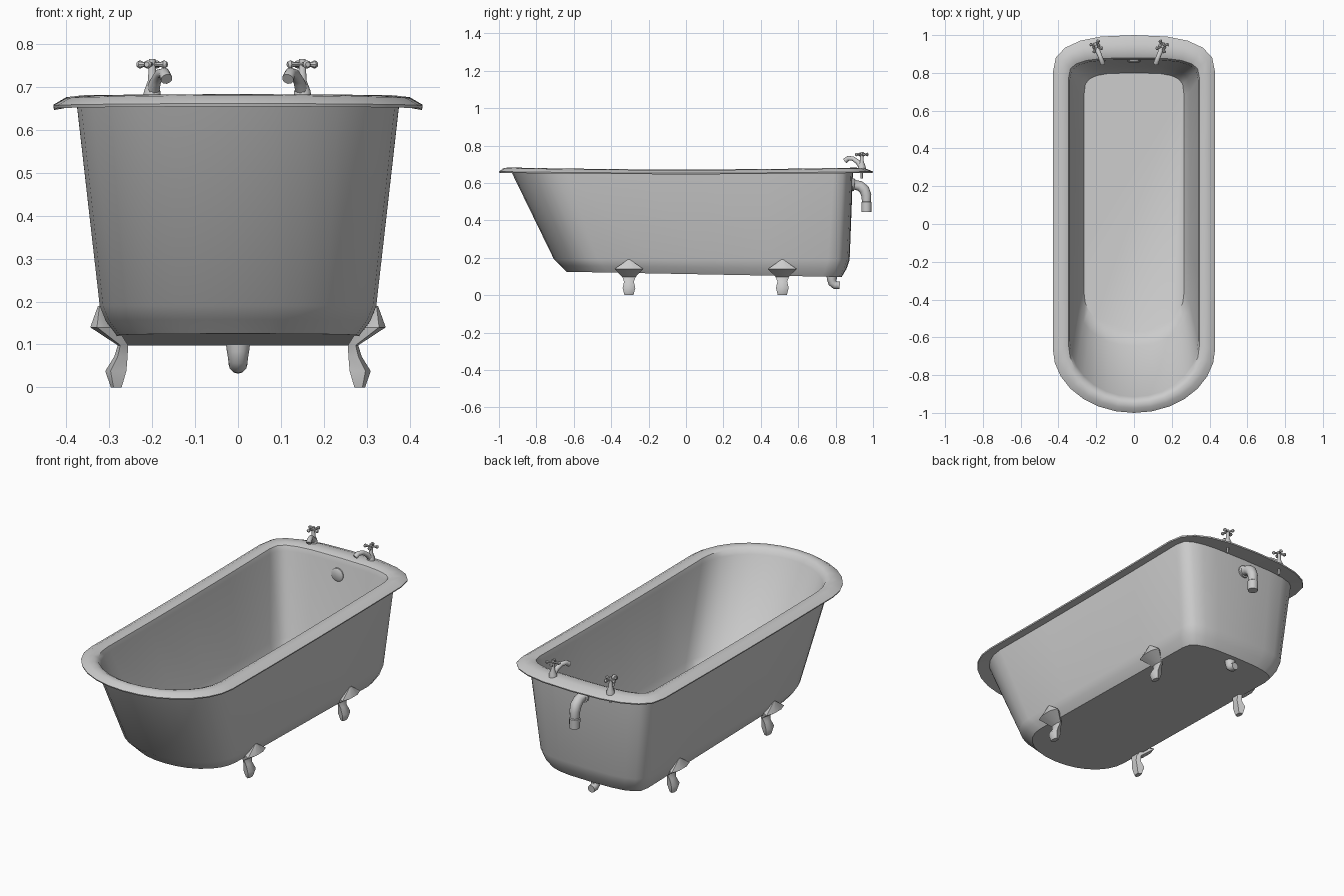
import bpy, bmesh
from math import sin, cos, pi
from mathutils import Vector

if "Cube" in bpy.data.objects:
    bpy.data.objects.remove(bpy.data.objects["Cube"])


def loft(name, rings, angle=40):
    """Skin a list of equal-length point rings and cap both ends."""
    bm = bmesh.new()
    vs = [[bm.verts.new(p) for p in r] for r in rings]
    n = len(rings[0])
    for a, b in zip(vs, vs[1:]):
        for i in range(n):
            j = (i + 1) % n
            bm.faces.new((a[i], a[j], b[j], b[i]))
    bm.faces.new(vs[0][::-1])
    bm.faces.new(vs[-1])
    bmesh.ops.recalc_face_normals(bm, faces=bm.faces)
    me = bpy.data.meshes.new(name)
    bm.to_mesh(me)
    bm.free()
    ob = bpy.data.objects.new(name, me)
    bpy.context.collection.objects.link(ob)
    bpy.ops.object.select_all(action='DESELECT')
    ob.select_set(True)
    bpy.context.view_layer.objects.active = ob
    bpy.ops.object.shade_smooth_by_angle(angle=angle * pi / 180)
    return ob


def tube(name, pts, radii, segs=10):
    """Round tube of varying radius along a path."""
    pts = [Vector(p) for p in pts]
    rings = []
    for i, p in enumerate(pts):
        t = (pts[min(i + 1, len(pts) - 1)] - pts[max(i - 1, 0)]).normalized()
        ref = Vector((1, 0, 0)) if abs(t.x) < 0.8 else Vector((0, 1, 0))
        u = t.cross(ref).normalized()
        v = t.cross(u)
        rings.append([p + radii[i] * (u * cos(2 * pi * k / segs) + v * sin(2 * pi * k / segs))
                      for k in range(segs)])
    return loft(name, rings)


def sup(t, n):
    """Unit superellipse point."""
    f = lambda v: (1 if v > 0 else -1) * abs(v) ** (2 / n)
    return f(cos(t)), f(sin(t))


def outline(hw, y_front, yf, yb, y_back, nf, nb, z, slope=0.0, k=0.0):
    """Tub outline: rounded front end, squarer back end, straight sides."""
    pts = []
    for i in range(11):
        x, y = sup(pi * i / 10, nb)
        pts.append((hw * x, yb + (y_back - yb) * y))
    for i in range(1, 4):
        pts.append((-hw, yb + (yf - yb) * i / 4))
    for i in range(15):
        x, y = sup(pi + pi * i / 14, nf)
        pts.append((hw * x, yf + (yf - y_front) * y))
    for i in range(1, 4):
        pts.append((hw, yf + (yb - yf) * i / 4))
    return [(x, y, z + slope * y + k * y * y) for x, y in pts]


# Tub: inner basin, rolled rim and outer body in one skin
loft("tub", [
    outline(.265, -.57, -.36, .68, .80, 2.2, 3.5, .140, -.018),
    outline(.295, -.645, -.42, .70, .835, 2.1, 3.5, .195),
    outline(.340, -.915, -.62, .76, .870, 2, 3.2, .640, 0, .008),
    outline(.347, -.928, -.64, .77, .880, 2, 3.2, .664, 0, .010),
    outline(.368, -.948, -.65, .79, .905, 2, 3, .672, 0, .012),
    outline(.400, -.975, -.655, .80, .955, 2, 2.8, .668, 0, .012),
    outline(.430, -1.0, -.66, .80, 1.0, 2, 2.6, .653, 0, .008),
    outline(.428, -.998, -.66, .80, .998, 2, 2.6, .646, 0, .008),
    outline(.375, -.935, -.64, .79, .893, 2, 3.2, .655, 0, .008),
    outline(.322, -.705, -.47, .76, .875, 2.1, 3.2, .190),
    outline(.308, -.672, -.44, .745, .858, 2.1, 3.2, .150, -.012),
    outline(.282, -.64, -.42, .73, .832, 2.1, 3, .113, -.019),
])

# Four feet: z, inner x, outer x, half width
FOOT = [(.190, .312, .326, .006), (.140, .282, .344, .077), (.098, .256, .280, .036),
        (.072, .257, .288, .026), (.038, .260, .309, .034), (0, .271, .296, .024)]
for s, side in ((-1, "left"), (1, "right")):
    for y, end in ((-.305, "front"), (.515, "back")):
        rings = []
        for z, a, b, w in FOOT:
            c = (b - a) * .25
            rings.append([(s * x, y + d, z) for x, d in (
                (a, -w * .6), (b - c, -w), (b, -w * .4), (b, w * .4), (b - c, w), (a, w * .6))])
        loft(f"{end}_{side}_foot", rings, 50)

# Pair of taps with cross handles
for s, side in ((-1, "left"), (1, "right")):
    x, y = -.025 + s * .175, .94
    tube(f"{side}_tap_stem",
         [(x, y, .625), (x, y, .672), (x, y, .674), (x, y, .690), (x, y, .715), (x, y, .765)],
         [.006, .006, .022, .020, .010, .008])
    tube(f"{side}_tap_spout",
         [(x, y, .685), (x - s * .008, .918, .712), (x - s * .018, .893, .730),
          (x - s * .028, .868, .732), (x - s * .034, .850, .718)],
         [.016, .013, .012, .013, .014])
    for i in range(4):
        a = pi * i / 2 + s * .35
        d = Vector((cos(a), sin(a), 0))
        c = Vector((x, y, .752))
        tube(f"{side}_tap_handle_{i + 1}", [c, c + d * .022, c + d * .030, c + d * .037],
             [.005, .006, .010, .006], 8)

# Overflow plate inside and its pipe behind
tube("overflow_plate", [(0, .880, .585), (0, .860, .585), (0, .854, .585)], [.036, .036, .026], 14)
tube("overflow_pipe",
     [(0, .870, .590), (0, .898, .590), (0, .902, .590), (0, .930, .584), (0, .953, .565),
      (0, .964, .535), (0, .965, .500), (0, .965, .497), (0, .965, .445)],
     [.034, .034, .026, .027, .028, .027, .024, .028, .027], 12)

# Drain elbow under the tub
tube("drain_pipe",
     [(0, .780, .115), (0, .780, .085), (0, .783, .066), (0, .797, .054), (0, .822, .052)],
     [.030, .026, .023, .022, .020], 12)
